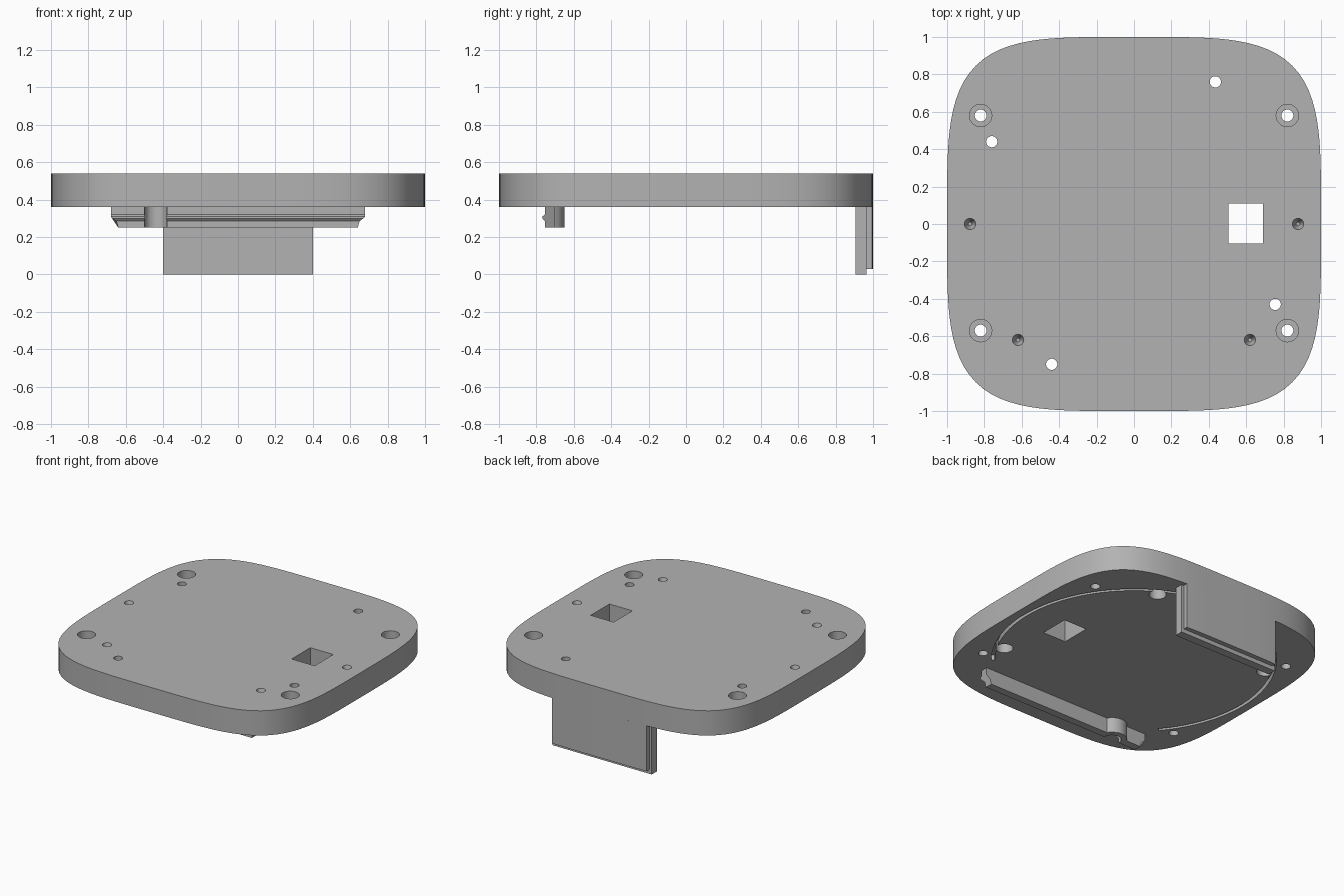
import bpy, bmesh, math

if "Cube" in bpy.data.objects:
    bpy.data.objects.remove(bpy.data.objects["Cube"])

grey = bpy.data.materials.new("plain_grey")
grey.use_nodes = True
COLOUR = (0.45, 0.45, 0.45, 1)
grey.diffuse_color = COLOUR
grey.node_tree.nodes["Principled BSDF"].inputs["Base Color"].default_value = COLOUR

UNDER, TOP = 0.36, 0.54


def finish(name, bm):
    bmesh.ops.recalc_face_normals(bm, faces=bm.faces[:])
    mesh = bpy.data.meshes.new(name)
    bm.to_mesh(mesh)
    bm.free()
    mesh.materials.append(grey)
    ob = bpy.data.objects.new(name, mesh)
    bpy.context.scene.collection.objects.link(ob)
    return ob


def prism(name, outline, z0, z1):
    """Vertical extrusion of an (x, y) outline."""
    bm = bmesh.new()
    face = bm.faces.new([bm.verts.new((x, y, z0)) for x, y in outline])
    ext = bmesh.ops.extrude_face_region(bm, geom=[face])
    verts = [v for v in ext["geom"] if isinstance(v, bmesh.types.BMVert)]
    bmesh.ops.translate(bm, verts=verts, vec=(0, 0, z1 - z0))
    return finish(name, bm)


def box(name, x0, x1, y0, y1, z0, z1):
    return prism(name, [(x0, y0), (x1, y0), (x1, y1), (x0, y1)], z0, z1)


def arc(cx, cy, r, a0, a1, steps):
    angles = [math.radians(a0 + (a1 - a0) * i / steps) for i in range(steps + 1)]
    return [(cx + r * math.cos(a), cy + r * math.sin(a)) for a in angles]


def disc(x, y, r, z0, z1):
    return prism("cutter", arc(x, y, r, 0, 360, 32)[:-1], z0, z1)


def cone(x, y, r_low, r_high, z0, z1):
    bm = bmesh.new()
    bmesh.ops.create_cone(bm, cap_ends=True, segments=24, radius1=r_low,
                          radius2=r_high, depth=z1 - z0)
    bmesh.ops.translate(bm, verts=bm.verts[:], vec=(x, y, (z0 + z1) / 2))
    return finish("cutter", bm)


def combine(target, tool, operation="DIFFERENCE"):
    tool.hide_render = True
    mod = target.modifiers.new("combine", "BOOLEAN")
    mod.operation, mod.solver, mod.object = operation, "EXACT", tool
    bpy.context.view_layer.objects.active = target
    bpy.ops.object.modifier_apply(modifier=mod.name)
    bpy.data.objects.remove(tool)


def smooth(ob):
    bpy.ops.object.select_all(action="DESELECT")
    ob.select_set(True)
    bpy.context.view_layer.objects.active = ob
    bpy.ops.object.shade_smooth_by_angle(angle=math.radians(25))


def squircle(t, power=4.15):
    c, s = math.cos(t), math.sin(t)
    k = (abs(c) ** power + abs(s) ** power) ** (-1 / power)
    return c * k, s * k


# Rounded square plate
plate = prism("base_plate", [squircle(math.tau * i / 144) for i in range(144)], UNDER, TOP)

# Square cable opening
combine(plate, box("cutter", 0.505, 0.69, -0.105, 0.11, 0.3, 0.6))

# Corner screw holes, counterbored from above
for x in (-0.82, 0.82):
    for y in (-0.57, 0.58):
        combine(plate, disc(x, y, 0.06, TOP - 0.1, 0.6))
        combine(plate, disc(x, y, 0.032, 0.3, 0.5))

# Pin holes, counterbored from below
PINS = [(0.435, 0.76), (-0.76, 0.44), (0.755, -0.43), (-0.44, -0.75)]
for x, y in PINS:
    combine(plate, disc(x, y, 0.057, 0.3, UNDER + 0.1))
    combine(plate, disc(x, y, 0.03, 0.4, 0.6))

# Small conical pilot holes in the top
for side in (-1, 1):
    for x, y in ((0.877, 0), (0.62, -0.62)):
        combine(plate, cone(side * x, y, 0.01, 0.031, TOP - 0.07, TOP + 0.001))

# Two curved grooves on the underside
for a0, a1 in ((-40, 68), (112, 220)):
    ring = arc(0, 0, 0.94, a0, a1, 40) + arc(0, 0, 0.918, a1, a0, 40)
    combine(plate, prism("cutter", ring, 0.3, UNDER + 0.04))
smooth(plate)

# Front clip rail: ridged profile, length tapering towards the bottom
RAIL = [(-0.70, 0.36, 0.68), (-0.755, 0.36, 0.68), (-0.755, 0.32, 0.68),
        (-0.768, 0.31, 0.68), (-0.768, 0.30, 0.67), (-0.755, 0.285, 0.65),
        (-0.755, 0.25, 0.64), (-0.70, 0.25, 0.64), (-0.70, 0.285, 0.65),
        (-0.70, 0.30, 0.67), (-0.70, 0.31, 0.68)]
bm = bmesh.new()
ends = [[bm.verts.new((s * h, y, z)) for y, z, h in RAIL] for s in (-1, 1)]
for end in ends:
    bm.faces.new(end)
for i in range(len(RAIL)):
    j = (i + 1) % len(RAIL)
    bm.faces.new((ends[0][i], ends[0][j], ends[1][j], ends[1][i]))
rail = finish("clip_rail", bm)

# Rounded wall behind the pin hole that crosses the rail
px, py = PINS[3]
combine(rail, prism("boss", arc(px, py, 0.1, 0, 180, 24), 0.25, UNDER), "UNION")
combine(rail, disc(px, py, 0.06, 0.2, 0.4))
smooth(rail)

# Rear tab: inner slab and flush outer panel
box("tab_slab", -0.4, 0.4, 0.905, 0.965, 0, UNDER)
edge = [squircle(math.radians(90 + 20.9 * i / 8)) for i in range(-8, 9)]
panel = prism("tab_panel", edge + [(edge[-1][0], 0.965), (edge[0][0], 0.965)], 0.03, UNDER)
smooth(panel)
